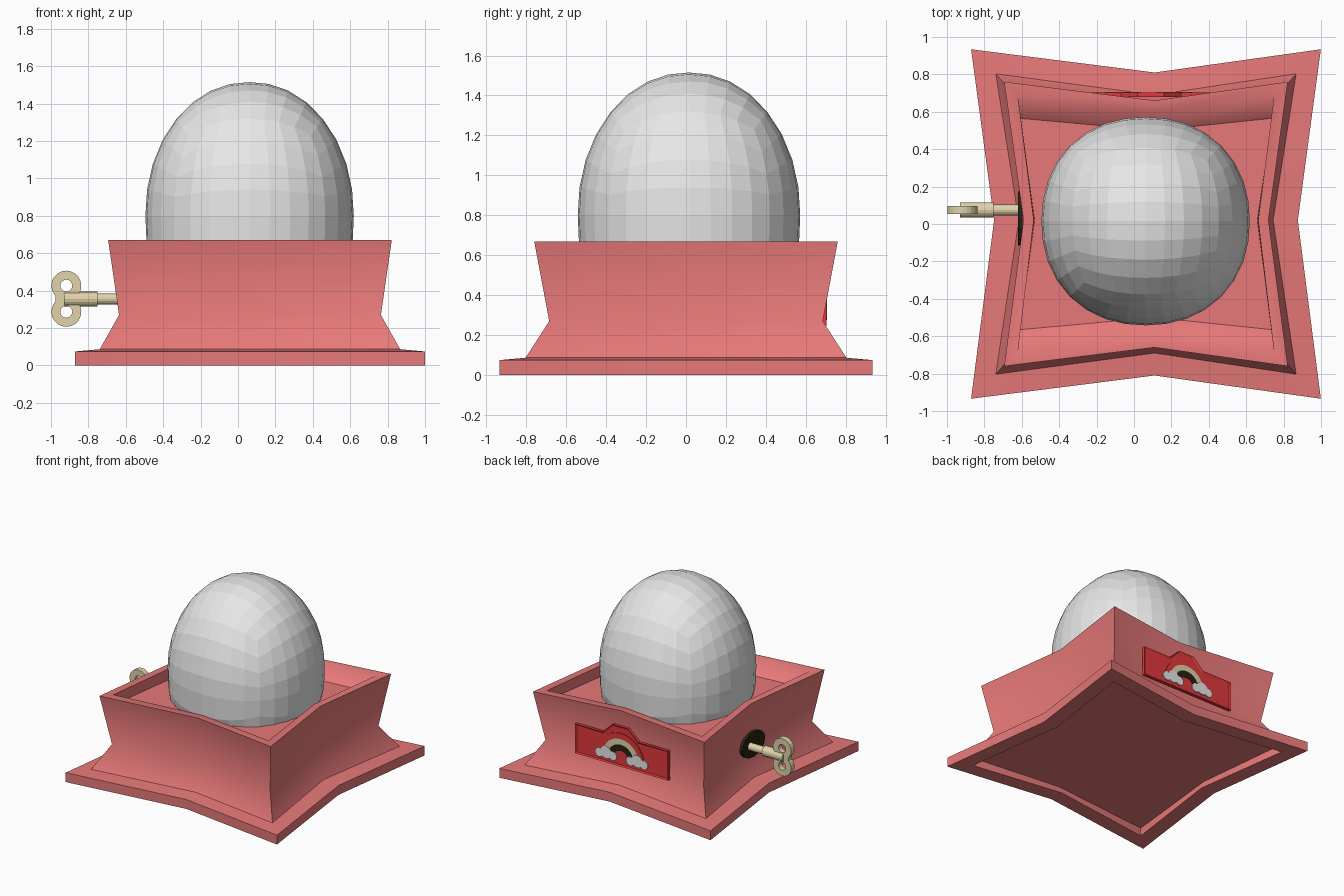
import bpy
import bmesh
from math import sin, cos, tan, pi, radians

cube = bpy.data.objects.get("Cube")
if cube:
    bpy.data.objects.remove(cube, do_unlink=True)


def material(name, rgb):
    m = bpy.data.materials.new(name)
    m.use_nodes = True
    m.diffuse_color = (*rgb, 1)
    m.node_tree.nodes["Principled BSDF"].inputs["Base Color"].default_value = (*rgb, 1)
    return m


pink = material("soft_red", (0.8, 0.19, 0.19))
red = material("deep_red", (0.75, 0.04, 0.043))
white = material("pale_grey", (0.8, 0.8, 0.8))
brass = material("pale_brass", (0.75, 0.65, 0.4))
dark = material("dark_brown", (0.02, 0.015, 0.005))


def finish(name, bm, mat):
    bmesh.ops.recalc_face_normals(bm, faces=bm.faces)
    mesh = bpy.data.meshes.new(name)
    bm.to_mesh(mesh)
    bm.free()
    mesh.materials.append(mat)
    obj = bpy.data.objects.new(name, mesh)
    bpy.context.collection.objects.link(obj)


def star_ring(bm, z, hx, hy, px, py):
    """Square outline with its four sides pinched inwards."""
    cx, mx, my = 0.064, 0.11, 0.02
    pts = [(cx - hx, -hy), (mx, -py), (cx + hx, -hy), (cx + px, my),
           (cx + hx, hy), (mx, py), (cx - hx, hy), (cx - px, my)]
    return [bm.verts.new((x, y, z)) for x, y in pts]


def prism(bm, outline, y0, y1):
    """Outline in x and z, extruded along y; returns the face at y1."""
    near, far = ([bm.verts.new((x, y, z)) for x, z in outline] for y in (y0, y1))
    n = len(outline)
    for i in range(n):
        j = (i + 1) % n
        bm.faces.new((near[i], near[j], far[j], far[i]))
    bm.faces.new(near)
    return bm.faces.new(far[::-1])


def arc(x, z, r, a0, a1, n):
    angles = [a0 + (a1 - a0) * i / n for i in range(n + 1)]
    return [(x + r * cos(a), z + r * sin(a)) for a in angles]


def band(x, z, r0, r1, a0, a1, n):
    return arc(x, z, r1, a0, a1, n) + arc(x, z, r0, a1, a0, n)


def rod(name, x0, x1, r, mat, y=0.075, z=0.355, stretch=1, sides=16):
    """Cylinder along x."""
    bm = bmesh.new()
    ends = [[bm.verts.new((x, y + r * stretch * cos(2 * pi * i / sides),
                           z + r * sin(2 * pi * i / sides)))
             for i in range(sides)] for x in (x0, x1)]
    for i in range(sides):
        j = (i + 1) % sides
        bm.faces.new((ends[0][i], ends[0][j], ends[1][j], ends[1][i]))
    for end in ends:
        bm.faces.new(end)
    finish(name, bm, mat)


# Box: one pinched profile from the underside recess, round the walls, to the tray
profile = [
    (0.06, 0.795, 0.795, 0.71, 0.715),
    (0.0, 0.80, 0.80, 0.69, 0.69),
    (0.0, 0.935, 0.934, 0.812, 0.81),
    (0.075, 0.935, 0.934, 0.812, 0.81),
    (0.087, 0.803, 0.803, 0.68, 0.69),
    (0.27, 0.70, 0.685, 0.595, 0.585),
    (0.67, 0.758, 0.76, 0.655, 0.66),
    (0.67, 0.685, 0.685, 0.60, 0.60),
    (0.585, 0.675, 0.565, 0.595, 0.50),
]
bm = bmesh.new()
rings = [star_ring(bm, *p) for p in profile]
for a, b in zip(rings, rings[1:]):
    for i in range(8):
        j = (i + 1) % 8
        bm.faces.new((a[i], a[j], b[j], b[i]))
bm.faces.new(rings[0])
bm.faces.new(rings[-1])
bmesh.ops.recalc_face_normals(bm, faces=bm.faces)
# Smooth walls with sharp corners, rims and tray
for f in bm.faces:
    f.smooth = True
tray = set(rings[-1])
for e in bm.edges:
    e.smooth = e.calc_face_angle(0) < radians(45) and not tray.intersection(e.verts)
finish("box", bm, pink)

# Dome: a gridded cube rounded to a slightly square egg, its lower part cut flat
bm = bmesh.new()
bmesh.ops.create_cube(bm, size=2)
bmesh.ops.subdivide_edges(bm, edges=bm.edges, cuts=7, use_grid_fill=True)
power = 2.16
for v in bm.verts:
    for k in range(3):
        v.co[k] = tan(v.co[k] * pi / 4)
    v.co /= sum(abs(c) ** power for c in v.co) ** (1 / power)
    t = v.co.z
    w = 0.557 * (1 - 0.06 * max(t, 0) ** 2)
    height = 0.8 + 0.715 * t if t > 0 else max(0.8 + 0.9 * t, 0.55)
    v.co = (0.062 + w * v.co.x, 0.015 + w * v.co.y, height)
finish("dome", bm, white)

# Winding key and its socket
rod("key_socket", -0.62, -0.595, 0.1, dark, y=0.03, stretch=1.45)
rod("key_shaft", -0.76, -0.54, 0.03, brass)
rod("key_sleeve", -0.93, -0.75, 0.04, brass)
bm = bmesh.new()
for z in (0.427, 0.287):
    for a in (0, pi):
        prism(bm, band(-0.918, z, 0.032, 0.08, a, a + pi, 10), 0.053, 0.097)
prism(bm, [(-0.975, 0.32), (-0.855, 0.32), (-0.855, 0.394), (-0.975, 0.394)], 0.054, 0.096)
finish("key_bow", bm, brass)

# Thin plaque standing on the back, with a raised border
bm = bmesh.new()
plaque = [(-0.335, 0.245), (0.49, 0.245), (0.49, 0.48), (0.25, 0.48),
          (0.16, 0.565), (0.02, 0.565), (-0.07, 0.48), (-0.335, 0.48)]
front = prism(bm, plaque, 0.68, 0.704)
bmesh.ops.recalc_face_normals(bm, faces=bm.faces)
bmesh.ops.inset_individual(bm, faces=[front], thickness=0.016, depth=-0.008)
finish("plaque", bm, red)

# Rainbow and clouds on the plaque
for name, r0, r1, mat in (("rainbow_outer", 0.16, 0.205, red),
                          ("rainbow_middle", 0.115, 0.16, brass),
                          ("rainbow_inner", 0.065, 0.115, dark)):
    bm = bmesh.new()
    prism(bm, band(0.085, 0.305, r0, r1, 0, pi, 14), 0.695, 0.703)
    finish(name, bm, mat)
for side, x in (("left", 0.215), ("right", -0.06)):
    bm = bmesh.new()
    for dx, dz, r in ((-0.06, 0, 0.036), (0, 0.014, 0.05), (0.06, 0, 0.036)):
        prism(bm, arc(x + dx, 0.312 + dz, r, 0, 2 * pi * 11 / 12, 11), 0.698, 0.707)
    finish("cloud_" + side, bm, white)
